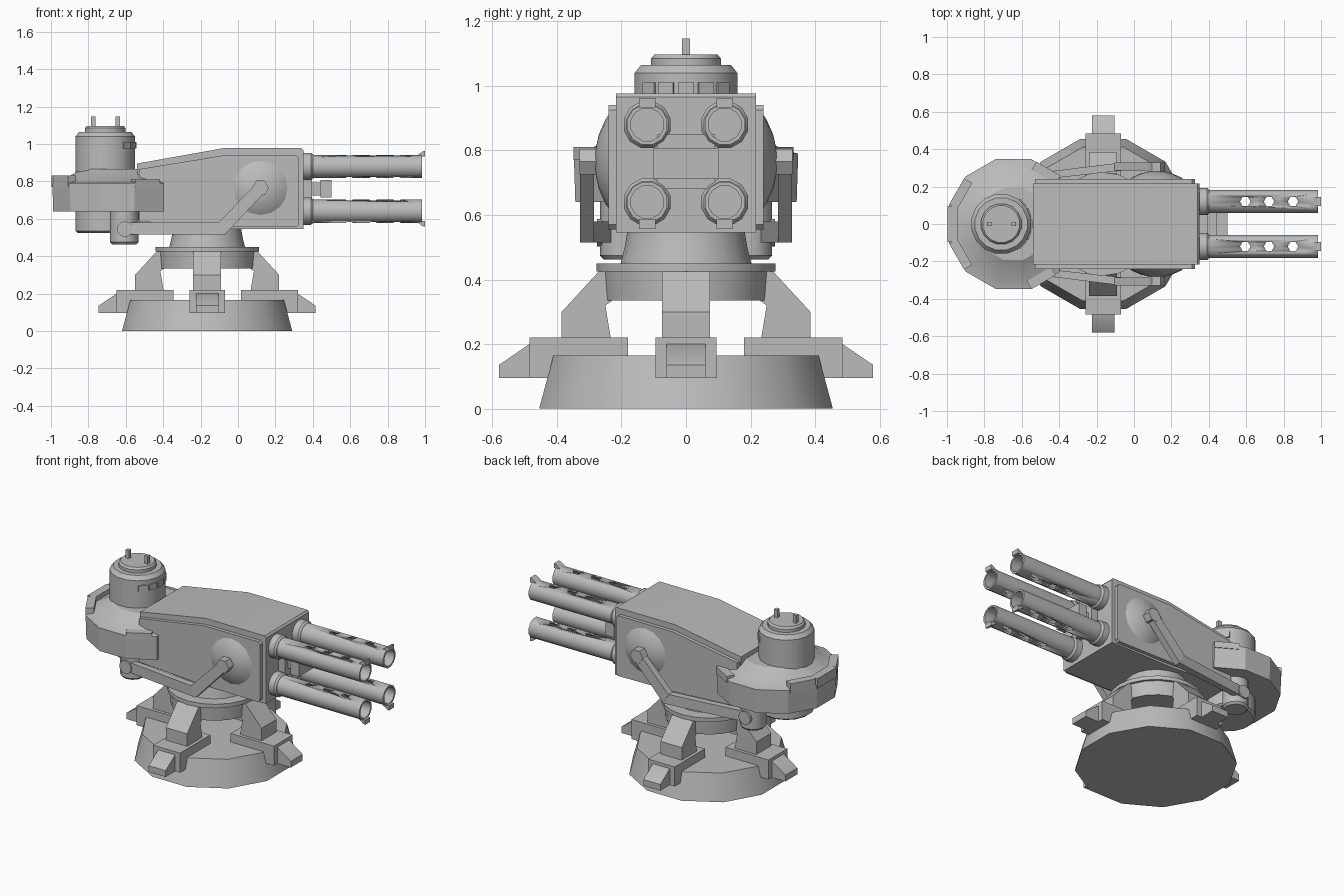
import bpy, bmesh, math
from mathutils import Matrix, Vector

if "Cube" in bpy.data.objects:
    bpy.data.objects.remove(bpy.data.objects["Cube"])

grey = bpy.data.materials.new("gun_grey")
grey.diffuse_color = (0.5, 0.5, 0.5, 1)
grey.use_nodes = True
grey.node_tree.nodes["Principled BSDF"].inputs["Base Color"].default_value = grey.diffuse_color
PI = math.pi
BX = -0.165   # turntable axis
TX = -0.71    # tower axis


def finish(name, bm, angle=35):
    bmesh.ops.recalc_face_normals(bm, faces=bm.faces[:])
    me = bpy.data.meshes.new(name)
    bm.to_mesh(me)
    bm.free()
    ob = bpy.data.objects.new(name, me)
    bpy.context.collection.objects.link(ob)
    me.materials.append(grey)
    bpy.ops.object.select_all(action='DESELECT')
    ob.select_set(True)
    bpy.context.view_layer.objects.active = ob
    bpy.ops.object.shade_smooth_by_angle(angle=math.radians(angle))
    return ob


def lathe(name, prof, n, mat=Matrix(), off=0.0, clip=None, loop=False, angle=35):
    """Revolve (radius, height) points about local z, then place with mat."""
    bm = bmesh.new()
    rings = []
    for r, z in prof:
        ring = []
        for i in range(n):
            a = off + 2 * PI * i / n
            p = mat @ Vector((r * math.cos(a), r * math.sin(a), z))
            if clip is not None:
                p.x = min(p.x, clip)
            ring.append(bm.verts.new(p))
        rings.append(ring)
    pairs = list(zip(rings, rings[1:] + rings[:1])) if loop else list(zip(rings, rings[1:]))
    for a, b in pairs:
        for i in range(n):
            j = (i + 1) % n
            bm.faces.new((a[i], a[j], b[j], b[i]))
    if not loop:
        bm.faces.new(rings[0])
        bm.faces.new(rings[-1])
    return finish(name, bm, angle)


def prism(name, pts, lo, hi, mat=Matrix()):
    """Extrude an (x, z) outline along local y from lo to hi."""
    bm = bmesh.new()
    a = [bm.verts.new(mat @ Vector((x, lo, z))) for x, z in pts]
    b = [bm.verts.new(mat @ Vector((x, hi, z))) for x, z in pts]
    n = len(pts)
    bm.faces.new(a)
    bm.faces.new(b)
    for i in range(n):
        j = (i + 1) % n
        bm.faces.new((a[i], a[j], b[j], b[i]))
    return finish(name, bm)


def box(name, x0, x1, y0, y1, z0, z1, mat=Matrix()):
    return prism(name, [(x0, z0), (x1, z0), (x1, z1), (x0, z1)], y0, y1, mat)


T = Matrix.Translation
base_m = T((BX, 0, 0))

# Base, collar and neck
lathe("base", [(0.471, 0), (0.425, 0.165)], 12, base_m, PI / 12)
lathe("collar", [(0.255, 0.335), (0.262, 0.425), (0.277, 0.425), (0.277, 0.45)], 20, base_m)
lathe("neck", [(0.205, 0.44), (0.19, 0.5), (0.18, 0.56)], 20, base_m)

# Four legs with brackets and toes
for k in range(4):
    m = base_m @ Matrix.Rotation(k * PI / 2, 4, 'Z')
    prism("leg", [(0.23, 0.2), (0.385, 0.2), (0.385, 0.3), (0.27, 0.425),
                  (0.22, 0.425), (0.22, 0.34), (0.25, 0.32)], -0.075, 0.075, m)
    box("foot_bracket", 0.18, 0.485, -0.095, 0.095, 0.16, 0.22, m)
    for s in (-1, 1):
        a, b = sorted((s * 0.06, s * 0.095))
        box("bracket_cheek", 0.4, 0.485, a, b, 0.095, 0.18, m)
    prism("toe", [(0.4, 0.095), (0.58, 0.095), (0.58, 0.135), (0.485, 0.2), (0.4, 0.2)],
          -0.06, 0.06, m)

# Gun housing and side plates
prism("housing", [(-0.53, 0.57), (-0.1, 0.545), (0.35, 0.545), (0.35, 0.965), (0.34, 0.977),
                  (-0.08, 0.977), (-0.54, 0.895)], -0.217, 0.217)
for s in (-1, 1):
    lo, hi = sorted((s * 0.21, s * 0.24))
    prism("side_plate", [(-0.53, 0.585), (-0.1, 0.56), (0.31, 0.555), (0.325, 0.57),
                         (0.325, 0.925), (0.31, 0.94), (-0.07, 0.94), (-0.53, 0.865)], lo, hi)
    side = T((0.12, 0, 0.765)) @ Matrix.Rotation(-s * PI / 2, 4, 'X')
    # Shallow trunnion dome and pivot nut
    lathe("trunnion_dome", [(0.152, 0.235), (0.13, 0.25), (0.085, 0.27), (0.04, 0.28)], 16, side)
    lathe("pivot_nut", [(0.045, 0.27), (0.045, 0.33)], 6, side)
    # Bent linkage arm: diagonal then horizontal, thinning toward the rear
    lo, hi = sorted((s * 0.285, s * 0.328))
    prism("arm_diagonal", [(0.145, 0.745), (0.1, 0.79), (-0.105, 0.58), (-0.07, 0.515)], lo, hi)
    lo, hi = sorted((s * 0.24, s * 0.325))
    bm = bmesh.new()
    quad = []
    for x, y0, y1 in ((-0.61, 0.225, 0.262), (-0.07, 0.285, 0.328)):
        quad.append([bm.verts.new((x, s * y, z)) for y, z in
                     ((y0, 0.515), (y1, 0.515), (y1, 0.58), (y0, 0.58))])
    for i in range(4):
        j = (i + 1) % 4
        bm.faces.new((quad[0][i], quad[0][j], quad[1][j], quad[1][i]))
    bm.faces.new(quad[0])
    bm.faces.new(quad[1])
    finish("arm_rear", bm)
    lathe("arm_end", [(0.042, 0.2), (0.042, 0.275)], 12,
          T((-0.605, 0, 0.545)) @ Matrix.Rotation(-s * PI / 2, 4, 'X'))
    lathe("rear_post", [(0.065, 0.462), (0.077, 0.475), (0.077, 0.66)], 12, T((-0.608, s * 0.19, 0)))

# Rear drum with raised rim blocks
drum_m = T((-0.645, 0, 0))
lathe("drum", [(0.355, 0.64), (0.36, 0.79), (0.315, 0.80), (0.2, 0.865)], 12, drum_m,
      PI / 12, -0.395, angle=20)
for k in (3, 6, 9):
    m = drum_m @ Matrix.Rotation(k * PI / 6, 4, 'Z')
    if k == 6:
        box("rim_block", 0.3, 0.352, -0.096, 0.096, 0.77, 0.832, m)
    for s in (-1, 1):
        mm = m @ Matrix.Rotation(s * PI / 6, 4, 'Z')
        if k == 6:
            box("rim_block", 0.3, 0.35, -0.08, 0.08, 0.77, 0.832, mm)
        elif (k == 3) == (s == -1):
            box("rim_block", 0.3, 0.35, -0.09, 0.06, 0.77, 0.81, mm)

# Tower with stepped cap, vent frames and pins
lathe("tower", [(0.15, 0.525), (0.162, 0.535), (0.162, 1.04), (0.142, 1.065), (0.11, 1.065),
                (0.11, 1.085), (0.1, 1.097)], 16, T((TX, 0, 0)), PI / 16)
for k in range(-2, 3):
    m = T((TX, 0, 0)) @ Matrix.Rotation(k * PI / 8, 4, 'Z')
    box("vent", 0.15, 0.166, -0.025, 0.025, 0.975, 1.01, m)
for x in (-0.775, -0.642):
    box("pin", x - 0.012, x + 0.012, -0.012, 0.012, 1.08, 1.147)

# Cutter for the barrel vent holes
bm = bmesh.new()
for x in (0.595, 0.722, 0.85):
    for y in (-0.12, 0.12):
        bmesh.ops.create_cone(bm, cap_ends=True, segments=6, radius1=0.028, radius2=0.028, depth=0.8,
                              matrix=T((x, y, 0.76)) @ Matrix.Rotation(PI / 6, 4, 'Z'))
cutter = finish("hole_cutter", bm)

# Four hollow barrels with flanges and muzzle lugs
for y in (-0.12, 0.12):
    for s in (-1, 1):
        z = 0.76 + s * 0.12
        m = T((0, y, z)) @ Matrix.Rotation(PI / 2, 4, 'Y')
        tube = lathe("barrel", [(0.064, 0.34), (0.064, 0.985), (0.052, 0.985), (0.052, 0.34)],
                     12, m, PI / 12, loop=True)
        mod = tube.modifiers.new("holes", 'BOOLEAN')
        mod.object = cutter
        mod.operation = 'DIFFERENCE'
        mod.solver = 'EXACT'
        lathe("barrel_flange", [(0.075, 0.34), (0.075, 0.39), (0.066, 0.402), (0.052, 0.402),
                                (0.052, 0.34)], 12, m, PI / 12, loop=True)
        prism("muzzle_lug", [(0.955, z + s * 0.056), (0.985, z + s * 0.053), (1.0, z + s * 0.053),
                             (1.0, z + s * 0.083), (0.985, z + s * 0.079)], y - 0.025, y + 0.025)
cutter.hide_render = True
cutter.hide_set(True)

# Recoil block between the barrels
box("recoil_mount", 0.34, 0.395, -0.09, 0.09, 0.68, 0.85)
box("recoil_core", 0.34, 0.45, -0.06, 0.06, 0.725, 0.795)
box("recoil_block", 0.44, 0.5, -0.1, 0.1, 0.713, 0.806)
